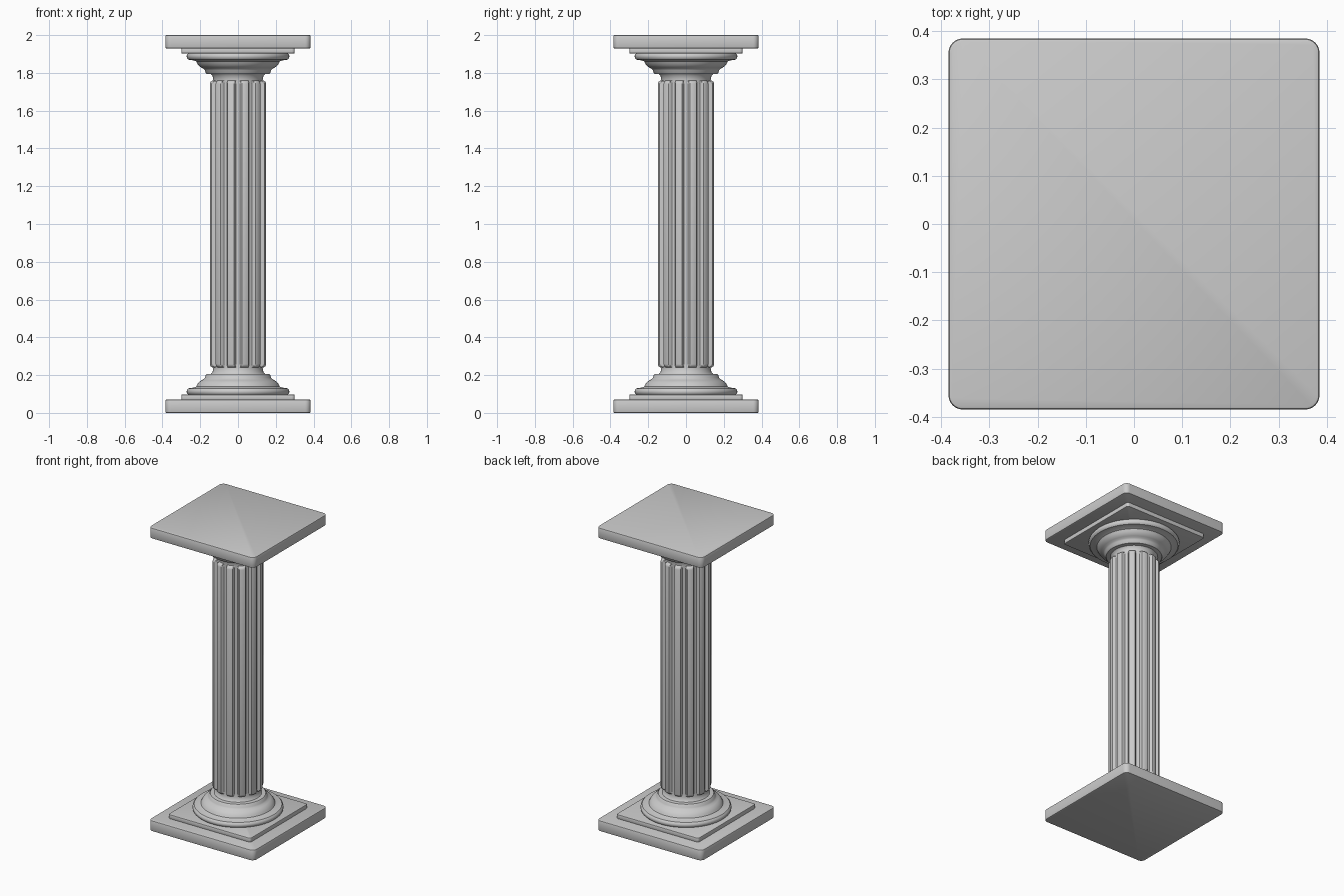
import bpy, bmesh
from math import sin, cos, pi, radians

if "Cube" in bpy.data.objects:
    bpy.data.objects.remove(bpy.data.objects["Cube"])


def finish(name, bm, angle=35):
    bmesh.ops.recalc_face_normals(bm, faces=bm.faces)
    me = bpy.data.meshes.new(name)
    bm.to_mesh(me)
    bm.free()
    ob = bpy.data.objects.new(name, me)
    bpy.context.collection.objects.link(ob)
    bpy.ops.object.select_all(action='DESELECT')
    ob.select_set(True)
    bpy.context.view_layer.objects.active = ob
    bpy.ops.object.shade_smooth_by_angle(angle=radians(angle))
    return ob


def loft(name, rings):
    """Skin a stack of equal-length closed rings and cap both ends."""
    bm = bmesh.new()
    vs = [[bm.verts.new(p) for p in ring] for ring in rings]
    n = len(vs[0])
    for a, b in zip(vs, vs[1:]):
        for i in range(n):
            j = (i + 1) % n
            bm.faces.new((a[i], a[j], b[j], b[i]))
    bm.faces.new(vs[0][::-1])
    bm.faces.new(vs[-1])
    return finish(name, bm)


def slab(name, half, z0, z1, corner, edge):
    """Square slab with rounded corners and softened edges."""
    def ring(z, inset):
        h, c = half - inset, corner - inset
        pts = []
        for q in range(4):
            mid = pi / 4 + q * pi / 2
            cx = (h - c) * (1 if cos(mid) > 0 else -1)
            cy = (h - c) * (1 if sin(mid) > 0 else -1)
            for k in range(7):
                a = q * pi / 2 + k * pi / 12
                pts.append((cx + c * cos(a), cy + c * sin(a), z))
        return pts
    e = edge
    return loft(name, [ring(z0, e), ring(z0 + .3 * e, .3 * e), ring(z0 + e, 0),
                       ring(z1 - e, 0), ring(z1 - .3 * e, .3 * e), ring(z1, e)])


def turned(name, profile, flip, n=64):
    """Revolved moulding; flip mirrors it to the top of the column."""
    return loft(name, [[(r * cos(2 * pi * i / n), r * sin(2 * pi * i / n),
                         2 - z if flip else z) for i in range(n)]
                       for r, z in profile])


# Matching base and capital
moulding = [(.262, .095), (.27, .103), (.272, .112), (.27, .122), (.262, .130),
            (.235, .134), (.222, .139), (.216, .150), (.208, .162), (.194, .172),
            (.182, .178), (.176, .186), (.172, .198), (.166, .205),
            (.142, .207), (.135, .215), (.131, .235), (.131, .26)]
for label, flip in (("base", False), ("capital", True)):
    def span(a, b):
        return (2 - b, 2 - a) if flip else (a, b)
    slab(label + "_plinth", .385, *span(0, .07), .03, .006)
    slab(label + "_step", .30, *span(.068, .097), .015, .004)
    turned(label + "_moulding", moulding, flip)

# Fluted shaft: twelve rounded ribs that fade into the core at each end
RIBS, CORE, OUTER = 12, .130, .152
# (fraction of rib pitch from rib centre, fraction of rib height)
section = [(-.5, 0), (-.36, .05), (-.30, .25), (-.28, .72), (-.23, .93), (-.12, 1),
           (0, 1), (.12, 1), (.23, .93), (.28, .72), (.30, .25), (.36, .05)]


def shaft_ring(z, k):
    pts = []
    for i in range(RIBS):
        for u, h in section:
            a = (i + .5 + u) * 2 * pi / RIBS
            r = CORE + (OUTER - CORE) * h * k
            pts.append((r * cos(a), r * sin(a), z))
    return pts


ends = [(.22, 0), (.240, 0), (.242, .5), (.248, .85), (.258, 1)]
rings = [shaft_ring(z, k) for z, k in ends]
rings += [shaft_ring(2 - z, k) for z, k in reversed(ends)]
loft("fluted_shaft", rings)
